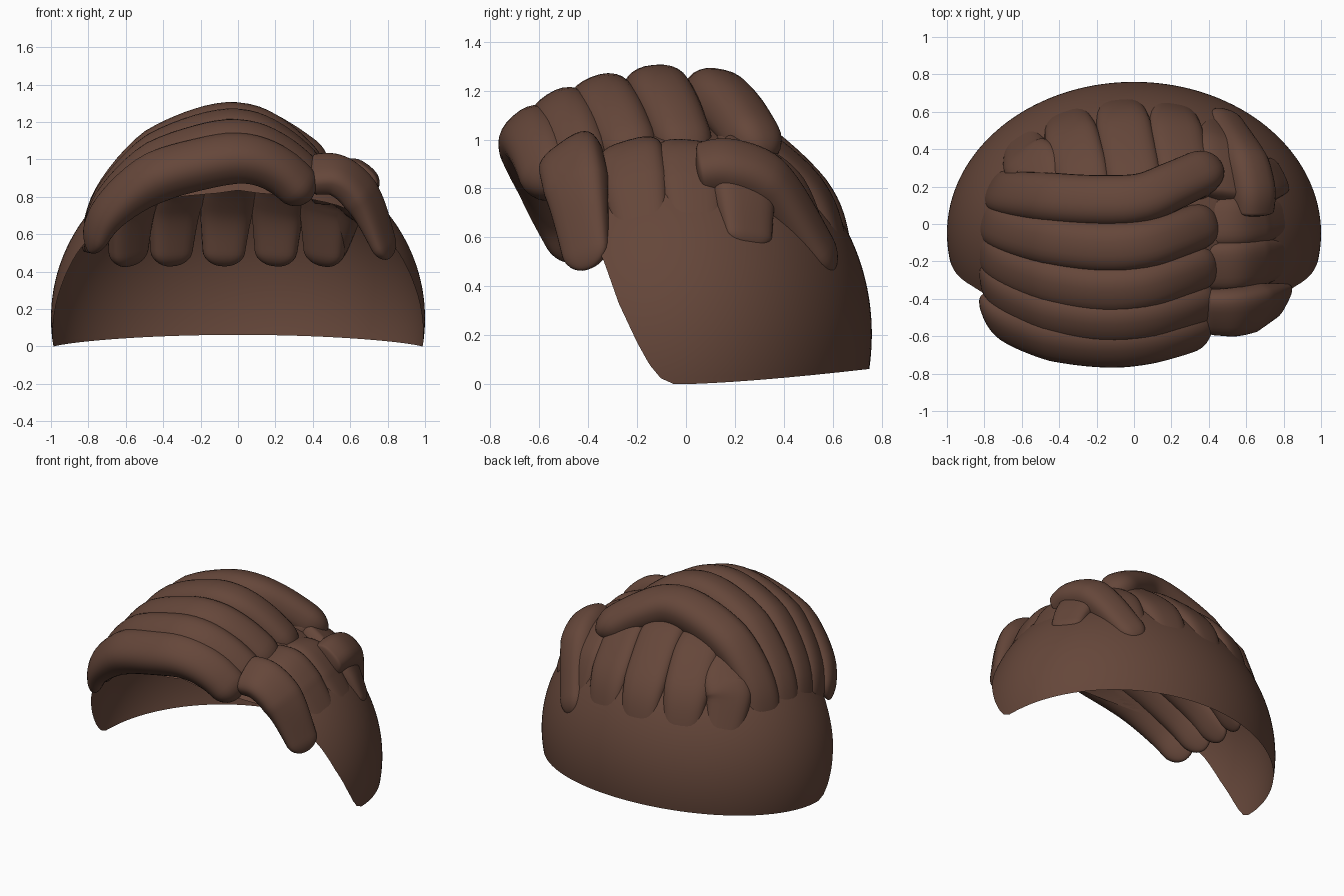
import bpy, bmesh, math
from mathutils import Vector

if "Cube" in bpy.data.objects:
    bpy.data.objects.remove(bpy.data.objects["Cube"])

brown = bpy.data.materials.new("dark brown")
brown.diffuse_color = (0.13, 0.062, 0.042, 1)
brown.use_nodes = True
brown.node_tree.nodes["Principled BSDF"].inputs["Base Color"].default_value = brown.diffuse_color

CY, CZ = -0.05, 0.15            # centre of the scalp ellipsoid
RX, RY, RZ = 1.0, 0.81, 0.94


def finish(bm, name):
    me = bpy.data.meshes.new(name)
    bm.to_mesh(me)
    bm.free()
    for p in me.polygons:
        p.use_smooth = True
    me.materials.append(brown)
    ob = bpy.data.objects.new(name, me)
    bpy.context.collection.objects.link(ob)
    return ob


def interp(table, x):
    for (a, fa), (b, fb) in zip(table, table[1:]):
        if x <= b:
            return fa + (fb - fa) * (x - a) / (b - a)
    return table[-1][1]


def spline(pts, t):
    # Catmull-Rom through the points, t in 0..1
    p = [2 * pts[0] - pts[1]] + pts + [2 * pts[-1] - pts[-2]]
    s = min(t * (len(pts) - 1), len(pts) - 1 - 1e-6)
    i, u = int(s), s - int(s)
    a, b, c, d = p[i:i + 4]
    return 0.5 * (2 * b + (c - a) * u + (2 * a - 5 * b + 4 * c - d) * u * u
                  + (3 * b - a - 3 * c + d) * u ** 3)


def lock(name, points, width, thick, start=(0.8, 0.8), end=(0.6, 0.6), square=0.8, cap=0.08):
    """Rounded strand along a path; start and end scale its (width, thickness)."""
    pts = [Vector(p) for p in points]
    rings, sides = 44, 28
    bm = bmesh.new()
    rows = []
    for i in range(rings + 1):
        t = 0.5 - 0.5 * math.cos(math.pi * i / rings)
        c = spline(pts, t)
        tan = (spline(pts, min(t + 0.01, 1)) - spline(pts, max(t - 0.01, 0))).normalized()
        out = Vector((c.x / RX ** 2, (c.y - CY) / RY ** 2, (c.z - CZ) / RZ ** 2))
        side = tan.cross(out).normalized()
        out = side.cross(tan)
        fw, ft = (interp([(0, start[j]), (0.35, 1), (0.6, 1), (1, end[j])], t) for j in (0, 1))
        e = min(1, min(t, 1 - t) / cap)
        f = math.sqrt(max(1 - (1 - e) ** 2, 0.0004))
        row = []
        for k in range(sides):
            a = 2 * math.pi * k / sides
            ca, sa = math.cos(a), math.sin(a)
            ca = math.copysign(abs(ca) ** square, ca)
            sa = math.copysign(abs(sa) ** square, sa)
            row.append(bm.verts.new(c + side * ca * width * fw * f + out * sa * thick * ft * f))
        rows.append(row)
    for r0, r1 in zip(rows, rows[1:]):
        for k in range(sides):
            j = (k + 1) % sides
            bm.faces.new((r0[k], r0[j], r1[j], r1[k]))
    bm.faces.new(rows[0][::-1])
    bm.faces.new(rows[-1])
    bmesh.ops.recalc_face_normals(bm, faces=bm.faces)
    return finish(bm, name)


# Scalp cap: thin dome, open below and with a curved opening at the front
front_edge = [(0, -0.05), (0.02, -0.1), (0.08, -0.15), (0.17, -0.2), (0.33, -0.275),
              (0.5, -0.335), (0.65, -0.41), (0.75, -0.49), (0.83, -0.63), (1.2, -0.9)]
bm = bmesh.new()
rows = []
NZ, NA = 72, 80
top = CZ + RZ
for i in range(NZ + 1):
    z0 = top * math.sin(0.5 * math.pi * i / NZ)
    s = math.sqrt(max(1 - ((z0 - CZ) / RZ) ** 2, 1e-5))
    q = (interp(front_edge, z0) - CY) / (RY * s)
    a0 = math.asin(max(-1, min(1, q)))
    row = []
    for k in range(NA + 1):
        a = a0 + (math.pi - 2 * a0) * k / NA
        y = CY + RY * s * math.sin(a)
        z = z0 + (1 - z0 / top) * 0.063 * max(0, y / 0.76) ** 1.4
        row.append(bm.verts.new((RX * s * math.cos(a), y, z)))
    rows.append(row)
for r0, r1 in zip(rows, rows[1:]):
    for k in range(NA):
        bm.faces.new((r0[k], r0[k + 1], r1[k + 1], r1[k]))
bmesh.ops.remove_doubles(bm, verts=bm.verts, dist=0.0005)
finish(bm, "scalp_cap")

# Swept locks over the crown: x and y at left tip, y in the middle, y at right
# end, middle height, right end x and height
sweeps = [(-0.76, 0.20, 0.12, 0.32, 1.165, 0.43, 0.95),
          (-0.81, 0.06, -0.12, 0.02, 1.18, 0.40, 0.92),
          (-0.82, -0.10, -0.34, -0.20, 1.14, 0.40, 0.91),
          (-0.81, -0.26, -0.50, -0.40, 1.08, 0.39, 0.87),
          (-0.80, -0.43, -0.625, -0.54, 1.005, 0.36, 0.81)]
for n, (xl, yl, ym, yr, zm, xr, zr) in enumerate(sweeps):
    low = zm - 1.18
    path = [(xl, yl, 0.51),
            (xl * 0.5 - 0.295, yl + (ym - yl) * 0.45, 0.79 + low * 0.45),
            (-0.47, yl + (ym - yl) * 0.8, 1.02 + low * 0.75),
            (-0.2, ym, zm - 0.03),
            (0.03, ym + (yr - ym) * 0.06, zm),
            (0.22, ym + (yr - ym) * 0.45, zm - (zm - zr) * 0.33),
            (xr + 0.03, yr, zr - 0.02)]
    lock("crown_lock_%d" % (n + 1), path, 0.14, 0.125, (0.75, 0.3), (0.85, 0.8), 0.85)

# Locks falling down the right side: y at top, y at tip, tip height, tip x
for n, (yt, yb, zb, xb) in enumerate([(-0.47, -0.40, 0.47, 0.81),
                                      (-0.22, -0.17, 0.56, 0.83),
                                      (0.01, 0.05, 0.57, 0.84),
                                      (0.22, 0.26, 0.56, 0.79)]):
    dip = 0.06 if n == 3 else 0
    lock("side_lock_%d" % (n + 1),
         [(0.38, yt, 0.92 - dip), (0.54, yt, 0.91 - dip),
          (0.68, yt * 0.6 + yb * 0.4, 0.77 - dip / 2), (xb, yb, zb)],
         0.138, 0.08, (0.95, 0.9), (0.7, 0.4), 0.7)

# Short lock curling from the right side to the back
lock("curled_side_lock", [(0.63, 0.04, 0.87), (0.63, 0.18, 0.88), (0.58, 0.36, 0.79),
                          (0.46, 0.60, 0.46)], 0.125, 0.11, (0.9, 0.9), (0.75, 0.5))


# Locks falling down the back, tips sunk through the cap
def on_top(x, y, lift):
    h = 1 - (x / RX) ** 2 - ((y - CY) / RY) ** 2
    return (x, y, CZ + RZ * math.sqrt(max(h, 0.01)) + lift)


def on_back(x, z, lift):
    h = 1 - (x / RX) ** 2 - ((z - CZ) / RZ) ** 2
    return (x, CY + RY * math.sqrt(max(h, 0.01)) + lift, z)


for n, (xt, xb) in enumerate([(-0.48, -0.59), (-0.25, -0.36), (0.02, -0.08),
                              (0.28, 0.20), (0.48, 0.46)]):
    lock("back_lock_%d" % (n + 1),
         [on_top(xt, 0.12, -0.01), on_top(xt * 0.7 + xb * 0.3, 0.29, -0.01),
          on_back(xt * 0.2 + xb * 0.8, 0.74, -0.035), on_back(xb, 0.43, -0.08)],
         0.15, 0.08, (0.95, 0.9), (0.7, 0.7), 0.7)
